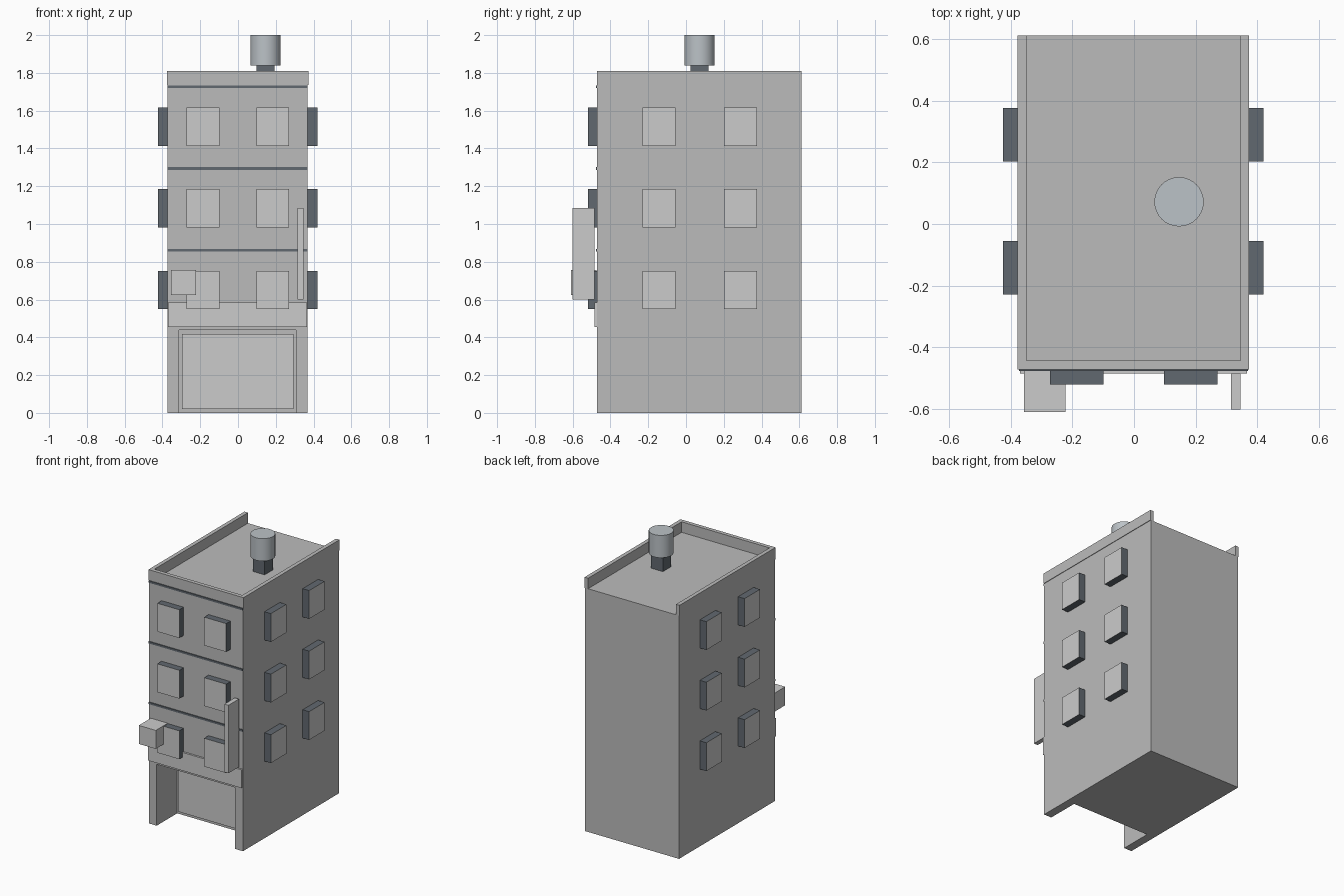
import bpy, bmesh

if "Cube" in bpy.data.objects:
    bpy.data.objects.remove(bpy.data.objects["Cube"])

def material(name, rgb):
    m = bpy.data.materials.new(name)
    m.diffuse_color = (*rgb, 1)
    m.use_nodes = True
    m.node_tree.nodes["Principled BSDF"].inputs["Base Color"].default_value = m.diffuse_color
    return m

WALL = material("wall_grey", (0.5, 0.5, 0.5))
DARK = material("dark_slate", (0.12, 0.14, 0.16))
LIGHT = material("pale_panel", (0.8, 0.8, 0.8))
METAL = material("tank_metal", (0.5, 0.54, 0.57))

def finish(name, bm, mats):
    bmesh.ops.recalc_face_normals(bm, faces=bm.faces)
    me = bpy.data.meshes.new(name)
    bm.to_mesh(me)
    bm.free()
    for m in mats:
        me.materials.append(m)
    ob = bpy.data.objects.new(name, me)
    bpy.context.collection.objects.link(ob)
    return ob

def box(name, x, y, z, mat, pane=None):
    """Box from ranges; pane = (axis, sign) gives that outer face the pale material."""
    bm = bmesh.new()
    bmesh.ops.create_cube(bm, size=1)
    for v in bm.verts:
        v.co = [r[0] + (c + 0.5) * (r[1] - r[0]) for c, r in zip(v.co, (x, y, z))]
    if pane:
        bm.normal_update()
        for f in bm.faces:
            if f.normal[pane[0]] * pane[1] > 0.9:
                f.material_index = 1
    return finish(name, bm, [mat, LIGHT] if pane else [mat])

FRONT, BACK, ROOF = -0.471, 0.611, 1.735

# Main block with the recessed shop front cut out
body = box("building_body", (-0.373, 0.369), (FRONT, BACK), (0, ROOF), WALL)
cutter = box("recess_cutter", (-0.312, 0.308), (FRONT - 0.1, -0.24), (-0.1, 0.438), WALL)
cutter.hide_render = True
cut = body.modifiers.new("shop_recess", 'BOOLEAN')
cut.operation = 'DIFFERENCE'
cut.solver = 'EXACT'
cut.object = cutter
bpy.context.view_layer.objects.active = body
bpy.ops.object.modifier_apply(modifier=cut.name)
bpy.data.objects.remove(cutter)

# Roof parapet: U shape, open at the back
xl, xr, t = -0.377, 0.373, 0.028
outline = [(xl, BACK), (xl, FRONT), (xr, FRONT), (xr, BACK),
           (xr - t, BACK), (xr - t, FRONT + t), (xl + t, FRONT + t), (xl + t, BACK)]
bm = bmesh.new()
face = bm.faces.new([bm.verts.new((x, y, ROOF)) for x, y in outline])
ext = bmesh.ops.extrude_face_region(bm, geom=[face])
for v in ext["geom"]:
    if isinstance(v, bmesh.types.BMVert):
        v.co.z = 1.81
finish("roof_parapet", bm, [WALL])

# Shop front panel inside the recess, fascia board above it
box("shop_panel", (-0.297, 0.293), (-0.25, -0.235), (0.02, 0.418), LIGHT)
box("shop_fascia", (-0.37, 0.366), (-0.485, -0.465), (0.455, 0.585), LIGHT)

# Windows and floor trims, one set per storey
for i in range(3):
    z = (0.55 + 0.432 * i, 0.752 + 0.432 * i)
    for j, x in enumerate(((-0.273, -0.099), (0.097, 0.271))):
        box(f"front_window_{i}_{j}", x, (-0.52, -0.46), z, DARK, (1, -1))
    for j, y in enumerate(((-0.229, -0.055), (0.202, 0.376))):
        box(f"right_window_{i}_{j}", (0.36, 0.42), y, z, DARK, (0, 1))
        box(f"left_window_{i}_{j}", (-0.424, -0.364), y, z, DARK, (0, -1))
    zt = 0.861 + 0.433 * i
    box(f"floor_trim_{i}", (-0.373, 0.369), (-0.477, -0.465), (zt - 0.007, zt + 0.007), DARK)

# Projecting signs
box("blade_sign", (0.314, 0.346), (-0.602, -0.484), (0.60, 1.085), LIGHT)
box("box_sign", (-0.356, -0.222), (-0.61, -0.475), (0.625, 0.757), LIGHT)

# Roof water tank on a square post
TX, TY = 0.146, 0.072
box("tank_post", (TX - 0.047, TX + 0.047), (TY - 0.047, TY + 0.047), (ROOF - 0.01, 1.85), DARK)
bpy.ops.mesh.primitive_cylinder_add(vertices=32, radius=0.08, depth=0.16, location=(TX, TY, 1.92))
tank = bpy.context.object
tank.name = "water_tank"
tank.data.materials.append(METAL)
bpy.ops.object.shade_smooth_by_angle()
